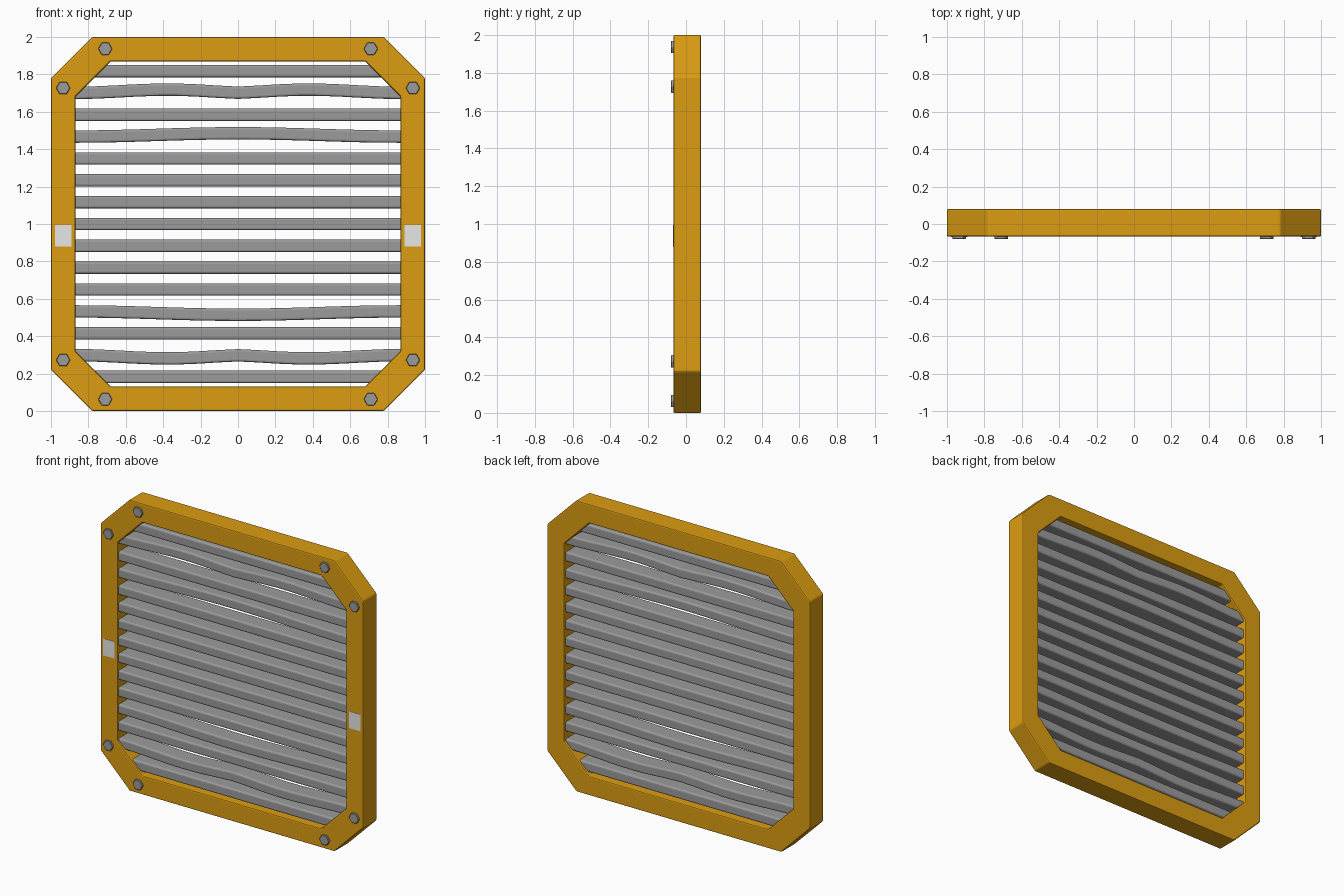
import bpy, bmesh, math

if "Cube" in bpy.data.objects:
    bpy.data.objects.remove(bpy.data.objects["Cube"])

def material(name, rgb):
    m = bpy.data.materials.new(name)
    m.diffuse_color = (*rgb, 1)
    m.use_nodes = True
    m.node_tree.nodes["Principled BSDF"].inputs["Base Color"].default_value = m.diffuse_color
    return m

GOLD = material("amber_paint", (0.72, 0.34, 0.006))
GREY = material("grey_metal", (0.33, 0.33, 0.33))
PALE = material("pale_plate", (0.8, 0.8, 0.8))

def finish(name, bm, mat, bevel=0.0, segments=2):
    bmesh.ops.recalc_face_normals(bm, faces=bm.faces)
    me = bpy.data.meshes.new(name)
    bm.to_mesh(me)
    bm.free()
    me.materials.append(mat)
    ob = bpy.data.objects.new(name, me)
    bpy.context.collection.objects.link(ob)
    if bevel:
        mod = ob.modifiers.new("bevel", 'BEVEL')
        mod.width, mod.segments = bevel, segments
        mod.limit_method = 'ANGLE'
        mod.angle_limit = math.radians(30)
    return ob

def octagon(bm, half, cut, y):
    c = half - cut
    pts = [(c, half), (half, c), (half, -c), (c, -half),
           (-c, -half), (-half, -c), (-half, c), (-c, half)]
    return [bm.verts.new((x, y, z + 1)) for x, z in pts]

# Eight-sided frame: four loops joined into a closed ring
bm = bmesh.new()
loops = [octagon(bm, 1.0, 0.22, -0.067), octagon(bm, 1.0, 0.22, 0.08),
         octagon(bm, 0.87, 0.19, 0.08), octagon(bm, 0.87, 0.19, -0.067)]
for i in range(4):
    a, b = loops[i], loops[(i + 1) % 4]
    for j in range(8):
        k = (j + 1) % 8
        bm.faces.new((a[j], a[k], b[k], b[j]))
finish("frame", bm, GOLD, 0.008)

# Slats: a box section swept across x, a few of them bowed
Y0, Y1, HALF_H, HALF_L = -0.055, 0.065, 0.033, 0.88

def bow(k, x):
    t = abs(x) / HALF_L
    s = 1 if k > 0 else -1
    if abs(k) == 4:
        return s * 0.018 * (0.5 + 0.5 * math.cos(math.pi * t))
    if abs(k) == 6:
        return s * (0.009 + 0.009 * math.cos(2 * math.pi * (t - 0.42))
                    if t < 0.42 else 0.009 + 0.009 * math.cos(math.pi * (t - 0.42) / 0.58))
    return 0.0

for k in range(-7, 8):
    bm = bmesh.new()
    n = 16 if abs(k) in (4, 6) else 1
    rings = []
    for i in range(n + 1):
        x = -HALF_L + 2 * HALF_L * i / n
        z = 1 + 0.1168 * k + bow(k, x)
        rings.append([bm.verts.new((x, y, z + h)) for y, h in
                      ((Y0, -HALF_H), (Y1, -HALF_H), (Y1, HALF_H), (Y0, HALF_H))])
    for a, b in zip(rings, rings[1:]):
        for j in range(4):
            bm.faces.new((a[j], a[(j + 1) % 4], b[(j + 1) % 4], b[j]))
    bm.faces.new(rings[0])
    bm.faces.new(rings[-1])
    finish(f"slat_{k + 8}", bm, GREY, 0.012, 3)

# Hexagonal bolt heads, two at each corner
def bolt(x, z):
    bm = bmesh.new()
    front, back = [[bm.verts.new((x + 0.038 * math.cos(a * math.pi / 3), y,
                                  z + 0.038 * math.sin(a * math.pi / 3)))
                    for a in range(6)] for y in (-0.08, -0.06)]
    bm.faces.new(front)
    bm.faces.new(back)
    for j in range(6):
        i = (j + 1) % 6
        bm.faces.new((front[j], front[i], back[i], back[j]))
    finish("bolt", bm, GREY, 0.003, 1)

for sx in (-1, 1):
    for sz in (-1, 1):
        bolt(sx * 0.71, 1 + sz * 0.937)
        bolt(sx * 0.935, 1 + sz * 0.727)

# Small pale plates flush with the side rails
for sx in (-1, 1):
    bm = bmesh.new()
    bmesh.ops.create_cube(bm, size=1)
    for v in bm.verts:
        v.co = (sx * 0.935 + v.co.x * 0.088, -0.0665 + v.co.y * 0.004, 0.937 + v.co.z * 0.115)
    finish("side_plate", bm, PALE)
